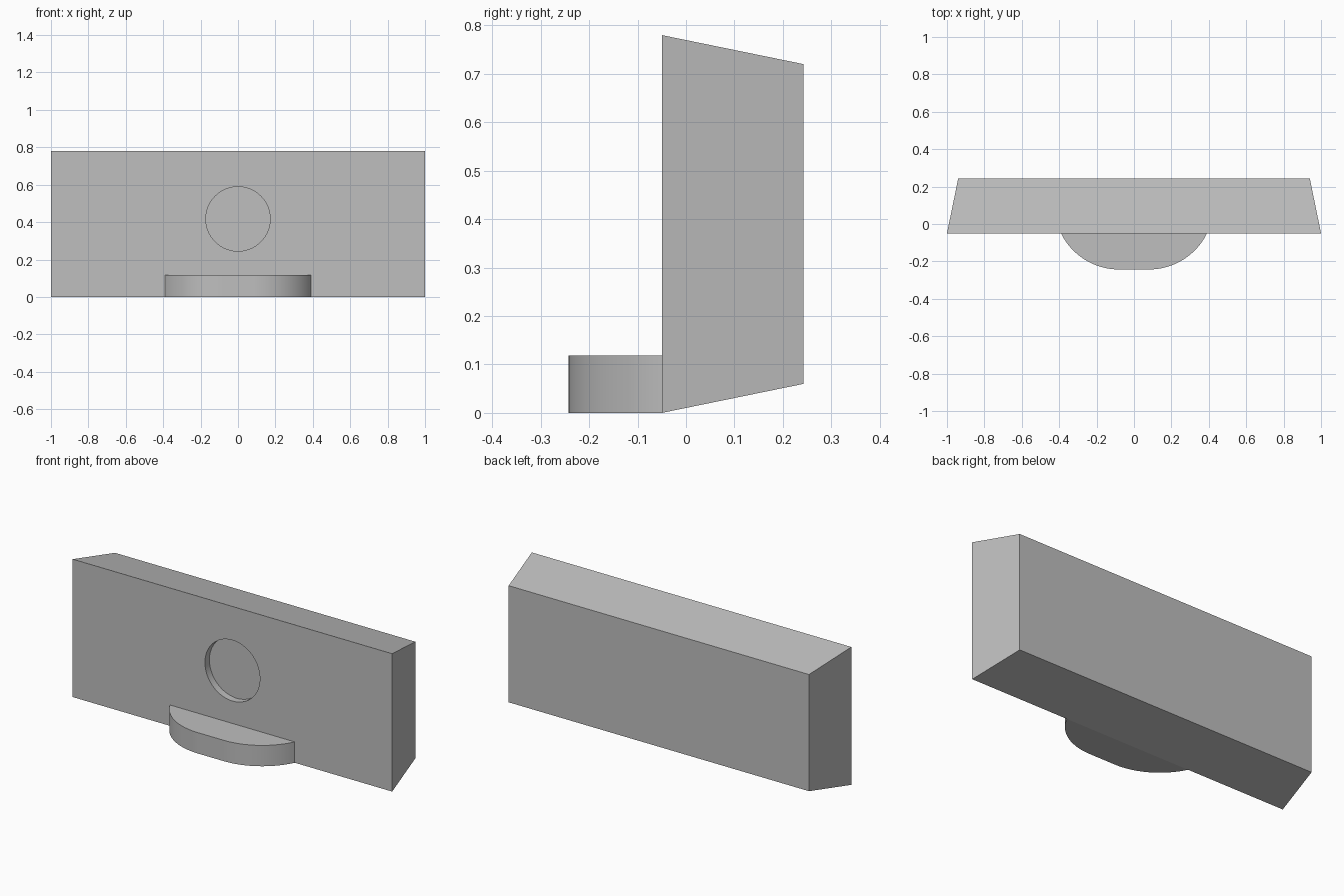
import bpy
import bmesh
from math import sin, cos, asin, radians
from mathutils import Vector

cube = bpy.data.objects.get("Cube")
if cube:
    bpy.data.objects.remove(cube, do_unlink=True)

# Main sizes
WALL_Y, BACK_Y, SHELF_Y = -0.05, 0.243, -0.243
HEIGHT, INSET = 0.78, 0.06
SHELF_HALF, SHELF_FLAT, SHELF_TOP = 0.39, 0.08, 0.118
HOLE_Z, HOLE_RADIUS, HOLE_DEPTH = 0.417, 0.172, 0.04

# Single plain grey
grey = bpy.data.materials.new("plain_grey")
grey.use_nodes = True
colour = (0.52, 0.52, 0.52, 1)
grey.diffuse_color = colour
grey.node_tree.nodes["Principled BSDF"].inputs["Base Color"].default_value = colour


def extrude_profile(name, points, offset):
    """Solid made by pushing a flat outline along an offset."""
    bm = bmesh.new()
    base = bm.faces.new([bm.verts.new(p) for p in points])
    result = bmesh.ops.extrude_face_region(bm, geom=[base], use_keep_orig=True)
    moved = [v for v in result["geom"] if isinstance(v, bmesh.types.BMVert)]
    bmesh.ops.translate(bm, verts=moved, vec=Vector(offset))
    bmesh.ops.recalc_face_normals(bm, faces=bm.faces)
    mesh = bpy.data.meshes.new(name)
    bm.to_mesh(mesh)
    bm.free()
    obj = bpy.data.objects.new(name, mesh)
    bpy.context.collection.objects.link(obj)
    mesh.materials.append(grey)
    return obj


def activate(obj):
    bpy.ops.object.select_all(action="DESELECT")
    obj.select_set(True)
    bpy.context.view_layer.objects.active = obj


# Wall block, tapering on all sides towards the back
corners = [(-1, 0), (1, 0), (1, HEIGHT), (-1, HEIGHT)]
wall = extrude_profile("wall_block", [(x, WALL_Y, z) for x, z in corners],
                       (0, BACK_Y - WALL_Y, 0))
for v in wall.data.vertices:
    if v.co.y > 0:
        v.co.x -= INSET if v.co.x > 0 else -INSET
        v.co.z += INSET if v.co.z < HEIGHT / 2 else -INSET

# Shallow round recess in the wall front
steps = 96
ring = [(HOLE_RADIUS * cos(radians(360 * i / steps)), WALL_Y - 0.1,
         HOLE_Z + HOLE_RADIUS * sin(radians(360 * i / steps)))
        for i in range(steps)]
cutter = extrude_profile("recess_cutter", ring, (0, 0.1 + HOLE_DEPTH, 0))
cutter.hide_render = True
cut = wall.modifiers.new("recess", "BOOLEAN")
cut.operation = "DIFFERENCE"
cut.solver = "EXACT"
cut.object = cutter
activate(wall)
bpy.ops.object.modifier_apply(modifier=cut.name)
bpy.data.objects.remove(cutter, do_unlink=True)

# Curved shelf: an arc on each side joined by a short flat front
run, rise = SHELF_HALF - SHELF_FLAT, WALL_Y - SHELF_Y
radius = (run ** 2 + rise ** 2) / (2 * rise)
sweep = asin(run / radius)
arc = [(SHELF_FLAT + radius * sin(sweep * i / 32),
        SHELF_Y + radius * (1 - cos(sweep * i / 32)), 0) for i in range(33)]
outline = [(-x, y, z) for x, y, z in reversed(arc)] + arc
shelf = extrude_profile("curved_shelf", outline, (0, 0, SHELF_TOP))

for part in (wall, shelf):
    activate(part)
    bpy.ops.object.shade_smooth_by_angle(angle=radians(30))
    # The gently sloped wall faces stay flat
    if part is wall:
        for face in part.data.polygons:
            if face.area > HOLE_DEPTH:
                face.use_smooth = False
